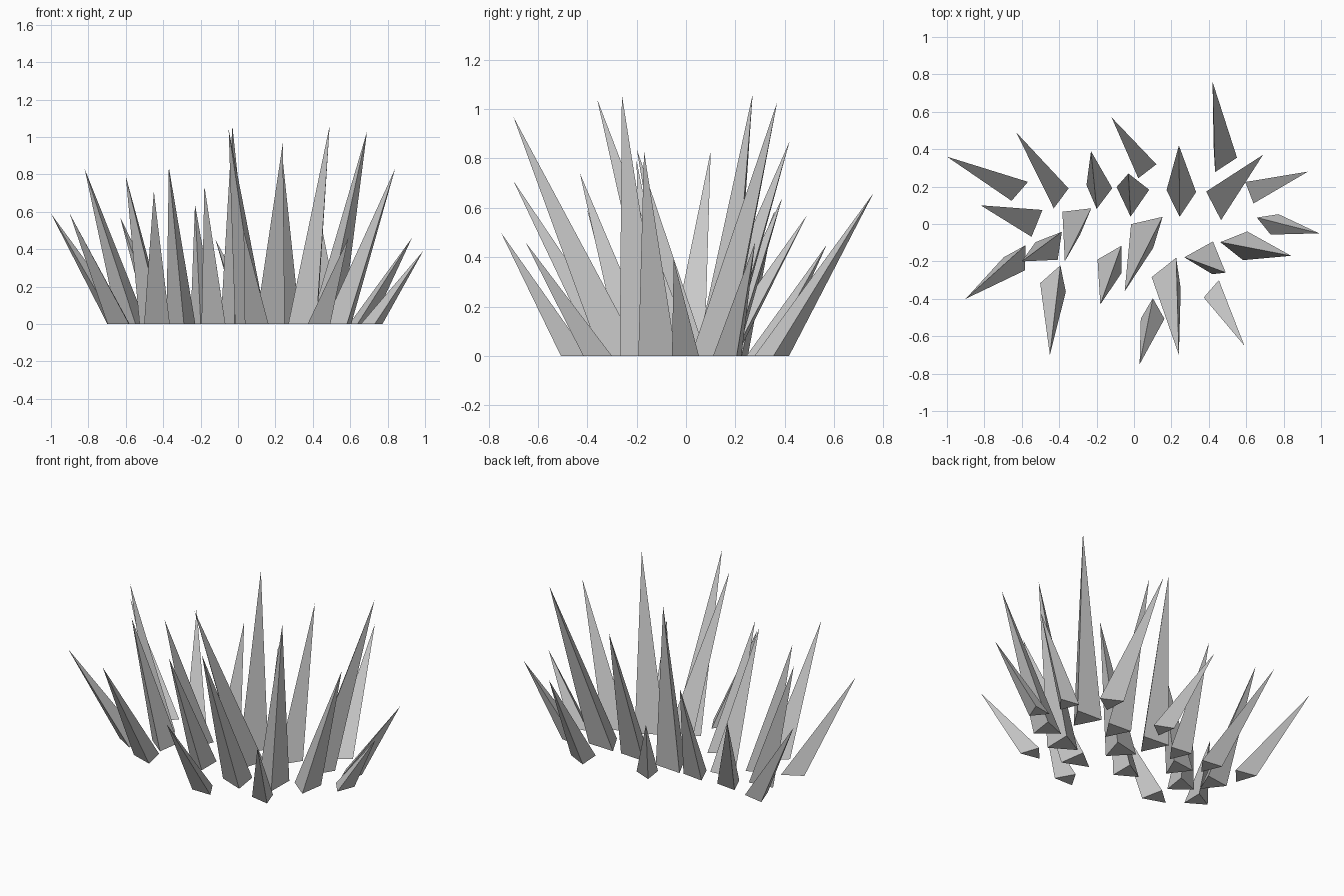
import bpy
import math


def spike(name, tip, base):
    """Leaning three-sided spike: flat triangular base, sharp tip."""
    radius = .048 + .05 * tip[2]              # taller spikes are thicker
    turn = math.radians(40 - 105 * base[1])   # bases twist from front to back
    corners = []
    for i in range(3):
        a = turn + i * math.tau / 3
        corners.append((base[0] + radius * math.cos(a),
                        base[1] + radius * math.sin(a), 0))
    faces = [(2, 1, 0)] + [(i, (i + 1) % 3, 3) for i in range(3)]
    mesh = bpy.data.meshes.new(name)
    mesh.from_pydata(corners + [tip], [], faces)
    bpy.context.collection.objects.link(bpy.data.objects.new(name, mesh))


# Cluster of spikes: tip, base centre
spikes = [
    # back
    ((-1, .36, .59), (-.64, .2)),
    ((-.63, .49, .57), (-.42, .16)),
    ((-.23, .39, .64), (-.19, .16)),
    ((-.12, .57, .45), (.05, .31)),
    ((-.03, .27, 1.06), (-.01, .14)),
    ((.42, .76, .66), (.47, .35)),
    ((.24, .42, .87), (.25, .13)),
    ((.69, .37, 1.03), (.47, .12)),
    ((.93, .28, .46), (.65, .18)),
    # middle
    ((-.82, .1, .83), (-.56, .02)),
    ((-.6, -.2, .79), (-.44, -.11)),
    ((-.37, -.2, .84), (-.3, .03)),
    ((-.05, -.36, 1.04), (.08, -.03)),
    ((.49, -.26, 1.06), (.37, -.18)),
    ((.84, -.17, .83), (.55, -.11)),
    ((.99, -.05, .39), (.72, .01)),
    # front
    ((-.9, -.4, .59), (-.62, -.18)),
    ((-.45, -.7, .71), (-.42, -.3)),
    ((-.18, -.43, .74), (-.11, -.19)),
    ((.03, -.75, .5), (.1, -.47)),
    ((.24, -.7, .97), (.19, -.27)),
    ((.59, -.65, .46), (.44, -.37)),
]

for n, (tip, base) in enumerate(spikes, 1):
    spike(f"spike_{n}", tip, base)
